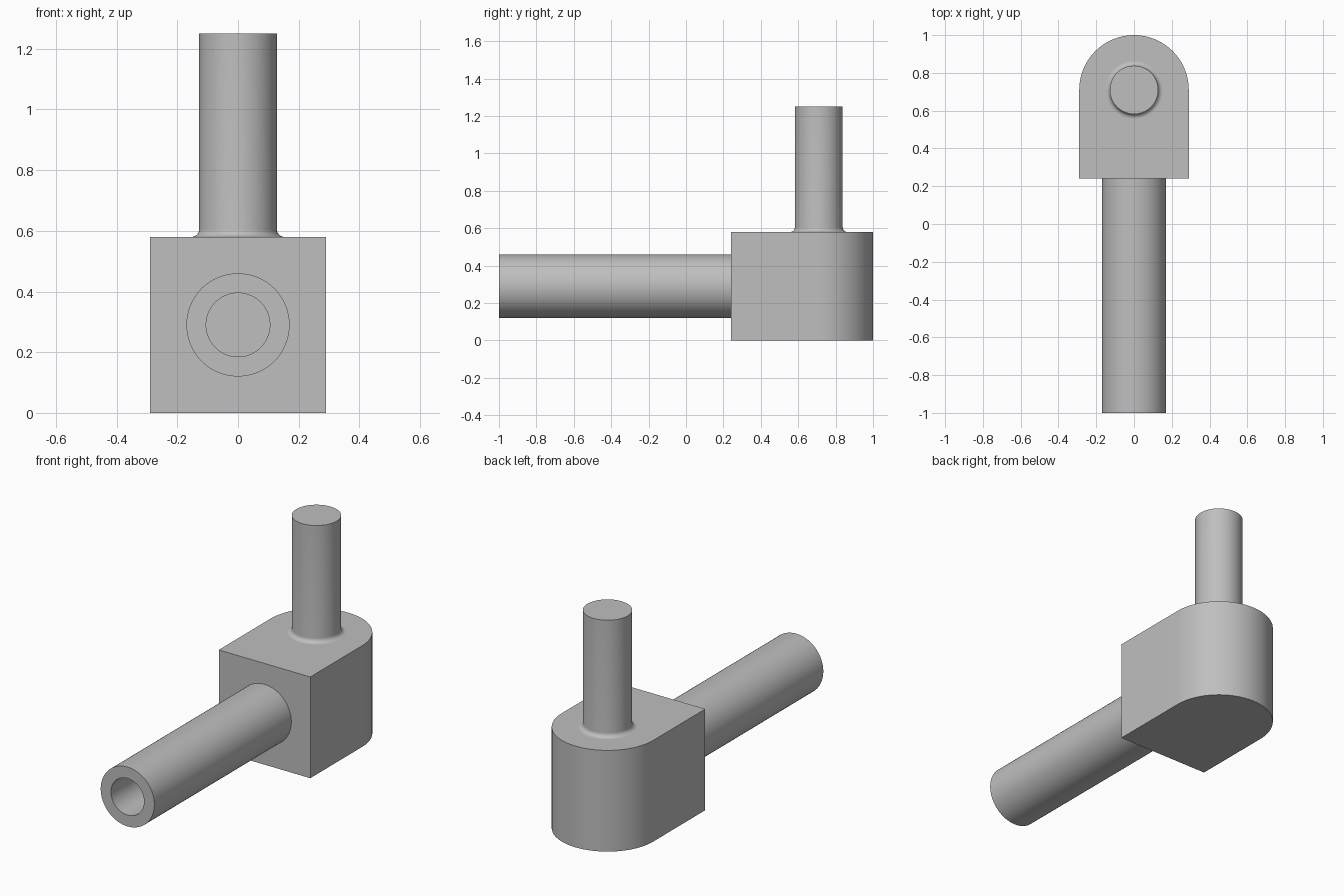
import bpy
import bmesh
from math import pi, sin, cos, radians
from mathutils import Matrix, Vector

cube = bpy.data.objects.get("Cube")
if cube:
    bpy.data.objects.remove(cube, do_unlink=True)

HALF = 0.29        # half width and half height of the block
FRONT = 0.24       # front face of the block
PIN_Y = 0.71       # centre of the rounded end and the pin
TOP = 2 * HALF
SIDES = 96

grey = bpy.data.materials.new("plain grey")
grey.use_nodes = True
colour = (0.52, 0.52, 0.52, 1)
grey.diffuse_color = colour
grey.node_tree.nodes["Principled BSDF"].inputs["Base Color"].default_value = colour


def finish(name, bm):
    """Turn a bmesh into a smooth-shaded object with sharp corners kept."""
    bmesh.ops.recalc_face_normals(bm, faces=bm.faces)
    mesh = bpy.data.meshes.new(name)
    bm.to_mesh(mesh)
    bm.free()
    mesh.materials.append(grey)
    obj = bpy.data.objects.new(name, mesh)
    bpy.context.collection.objects.link(obj)
    bpy.ops.object.select_all(action="DESELECT")
    obj.select_set(True)
    bpy.context.view_layer.objects.active = obj
    bpy.ops.object.shade_smooth_by_angle(angle=radians(30))
    return obj


def lathe(name, profile, matrix):
    """Revolve (radius, height) points about z, then place the result."""
    bm = bmesh.new()
    verts = [bm.verts.new((r, 0, z)) for r, z in profile]
    edges = [bm.edges.new(pair) for pair in zip(verts, verts[1:])]
    bmesh.ops.spin(bm, geom=verts + edges, cent=(0, 0, 0), axis=(0, 0, 1),
                   angle=2 * pi, steps=SIDES, use_merge=True)
    bmesh.ops.remove_doubles(bm, verts=bm.verts, dist=0.0001)
    bm.transform(matrix)
    return finish(name, bm)


# Block with a half-round back
bm = bmesh.new()
arc = [(HALF * cos(pi * i / 48), PIN_Y + HALF * sin(pi * i / 48)) for i in range(49)]
outline = [(-HALF, FRONT), (HALF, FRONT)] + arc
base = bm.faces.new([bm.verts.new((x, y, 0)) for x, y in outline])
result = bmesh.ops.extrude_face_region(bm, geom=[base], use_keep_orig=True)
lifted = [v for v in result["geom"] if isinstance(v, bmesh.types.BMVert)]
bmesh.ops.translate(bm, verts=lifted, vec=Vector((0, 0, TOP)))
finish("block", bm)

# Upright pin with a filleted foot
PIN_R, FILLET = 0.128, 0.025
foot = [(PIN_R + FILLET * (1 - sin(a)), TOP + FILLET * (1 - cos(a)))
        for a in (pi / 2 * i / 8 for i in range(9))]
lathe("pin", foot + [(PIN_R, 1.25), (0, 1.25)], Matrix.Translation((0, PIN_Y, 0)))

# Horizontal shank with a blind bore in its front end
LENGTH, BORE_DEPTH = 1 + FRONT, 0.8
lathe("shank",
      [(0.17, 0), (0.17, LENGTH), (0.105, LENGTH),
       (0.105, LENGTH - BORE_DEPTH), (0, LENGTH - BORE_DEPTH)],
      Matrix.Translation((0, FRONT, HALF)) @ Matrix.Rotation(pi / 2, 4, "X"))
